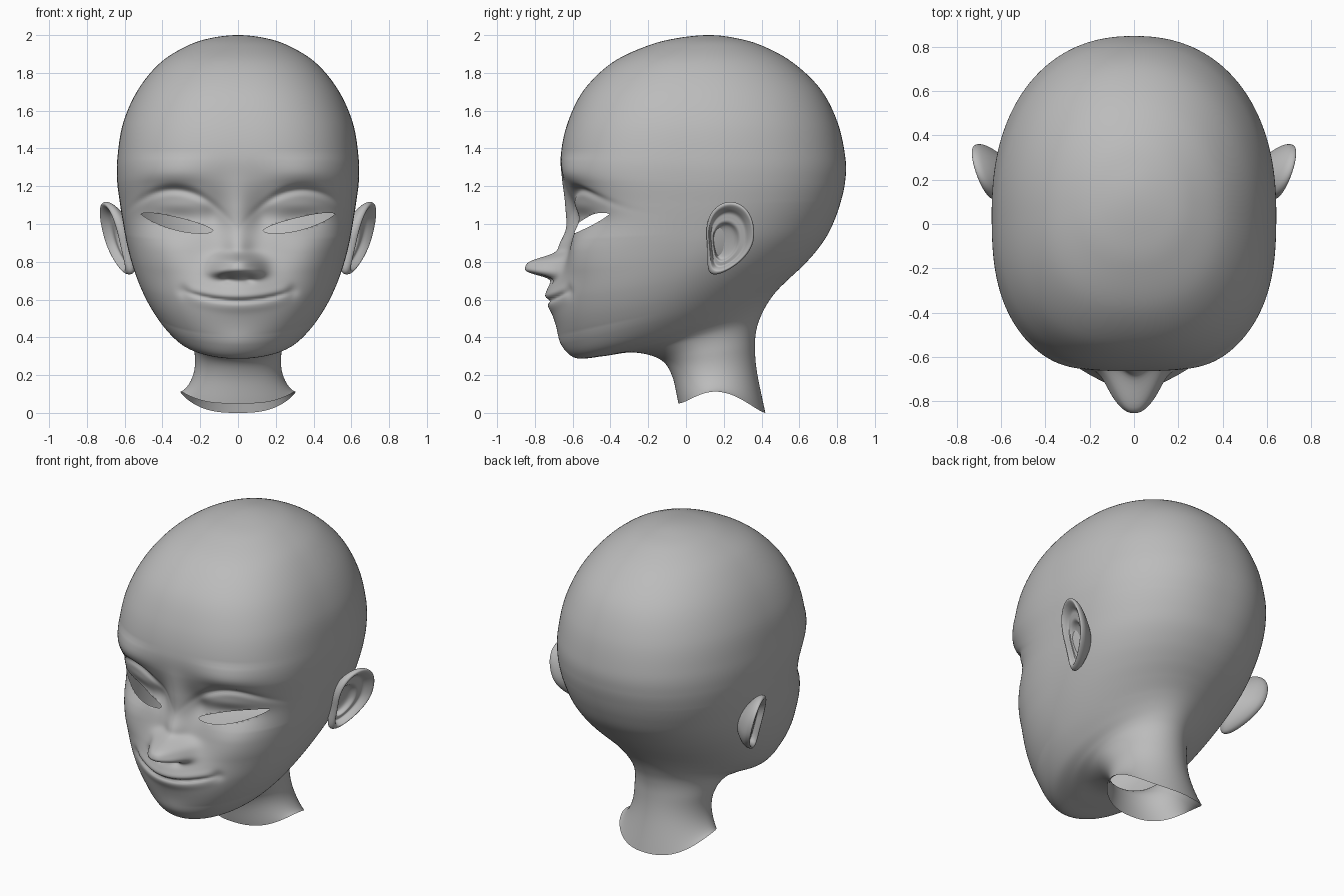
import bpy
from math import sin, cos, pi, exp

default = bpy.data.objects.get("Cube")
if default:
    bpy.data.objects.remove(default, do_unlink=True)

skin = bpy.data.materials.new("grey_skin")
skin.use_nodes = True
grey = (0.5, 0.5, 0.5, 1)
skin.diffuse_color = grey
for node in skin.node_tree.nodes:
    if node.type == "BSDF_PRINCIPLED":
        node.inputs["Base Color"].default_value = grey
        node.inputs["Roughness"].default_value = 0.6


def make_object(name, verts, faces):
    mesh = bpy.data.meshes.new(name)
    mesh.from_pydata(verts, [], faces)
    mesh.materials.append(skin)
    mesh.shade_smooth()
    mesh.update()
    obj = bpy.data.objects.new(name, mesh)
    bpy.context.scene.collection.objects.link(obj)
    return obj


def catmull(a, b, c, d, t):
    return [0.5 * (2 * q + (r - p) * t + (2 * p - 5 * q + 4 * r - s) * t * t
                   + (3 * q - p - 3 * r + s) * t ** 3)
            for p, q, r, s in zip(a, b, c, d)]


def spline(keys, first, last, steps):
    """Smooth samples through the keys; steps gives samples per span."""
    keys = [first] + keys + [last]
    out = []
    for i in range(len(keys) - 3):
        n = steps(i)
        out += [(i + k / n, catmull(*keys[i:i + 4], k / n)) for k in range(n)]
    return out + [(len(keys) - 3, keys[-2])]


# Section keys from crown to neck rim: front y, front z, back y, back z, half width
KEYS = [
    (.12, 2, .12, 2, 0),
    (-.04, 1.985, .26, 1.985, .14),
    (-.2, 1.945, .4, 1.945, .265),
    (-.39, 1.855, .565, 1.855, .41),
    (-.54, 1.71, .715, 1.71, .53),
    (-.625, 1.54, .805, 1.53, .608),
    (-.662, 1.37, .845, 1.34, .638),
    (-.65, 1.24, .842, 1.22, .64),
    (-.615, 1.1, .82, 1.12, .625),
    (-.605, .98, .79, 1.03, .608),
    (-.62, .86, .745, .935, .588),
    (-.655, .74, .68, .845, .56),
    (-.69, .6, .61, .77, .52),
    (-.685, .47, .54, .705, .47),
    (-.65, .36, .48, .645, .41),
    (-.58, .29, .435, .585, .34),
    (-.44, .3, .4, .52, .28),
    (-.28, .32, .375, .45, .245),
    (-.14, .285, .365, .36, .23),
    (-.075, .2, .375, .22, .235),
    (-.04, .05, .42, 0, .305),
]

# Soft face forms: x, z, depth (negative is forward), spread x, spread up, spread down
FORMS = [
    (.33, 1.07, .07, .17, .1, .09),       # eye socket
    (.36, 1.27, -.022, .18, .08, .05),    # brow
    (.32, 1.09, -.045, .15, .055, .06),   # upper lid
    (.13, 1.04, .025, .06, .09, .09),     # inner eye corner
    (0, 1.05, -.03, .07, .15, .15),       # nose bridge
    (0, .87, -.05, .07, .08, .07),        # nose slope
    (.1, .745, -.025, .045, .04, .03),    # nose wing
    (.055, .71, .02, .028, .02, .02),     # nostril
    (0, .65, -.055, .19, .1, .12),        # muzzle
    (.29, .645, .012, .03, .03, .03),     # mouth corner
    (.4, .85, -.04, .17, .11, .15),       # cheek
    (0, .36, -.01, .12, .06, .06),        # chin
]


def bell(d, s):
    return exp(-(d / s) ** 2)


def face_depth(x, z):
    total = 0
    for cx, cz, amount, sx, up, down in FORMS:
        v = bell(z - cz, up if z > cz else down)
        if v > .001:
            across = bell(x - cx, sx) + (bell(x + cx, sx) if cx else 0)
            total += amount * v * across
    ax = abs(x)
    # Blunt nose tip
    dz = z - .772
    total -= .185 * exp(-(ax / .115) ** 2.5
                        - abs(dz / (.06 if dz > 0 else .05)) ** 3)
    # Lid crease arch
    crease = 1.182 - 1.8 * (ax - .34) ** 2
    total += .026 * bell(z - crease, .022) * bell(ax - .33, .17)
    # Smile line with a lip on each side
    smile = .593 + .63 * x * x
    span = max(0, 1 - (x / .29) ** 4)
    total += span * (.018 * bell(z - smile, .011)
                     - .007 * bell(z - smile - .028, .02)
                     - .005 * bell(z - smile + .035, .025))
    return total


def eye_band(x):
    """Middle height and half height of the eye slit at x, or None outside it."""
    e = (abs(x) - .13) / .38
    if not 0 < e < 1:
        return None
    return .963 + .09 * e - .008 * sin(pi * e), .034 * (4 * e * (1 - e)) ** .65


# Head and neck: one open shell lofted through tilted sections
def build_head():
    cols = 224
    tip, near = KEYS[0], KEYS[1]
    first = (near[2], near[3], near[0], near[1], -near[4])
    last = [2 * a - b for a, b in zip(KEYS[-1], KEYS[-2])]
    rows = spline(KEYS, first, last, lambda i: 14 if 7 <= i <= 13 else 7)[1:]
    verts, hole = [(0, tip[0], tip[1])], set()
    for t, (fy, fz, by, bz, w) in rows:
        mid = fy + (by - fy) * .47
        front_n = 2 + .75 * min(1, t / 7) * min(1, max(0, (13.5 - t) / 4))
        back_n = 2 + .25 * min(1, t / 6) * min(1, max(0, (14 - t) / 6))
        arch = .085 * max(0, t - 19) ** 2
        for k in range(cols):
            a = 2 * pi * k / cols - pi
            a -= .5 * sin(a)              # closer columns on the face
            s, c = sin(a), cos(a)
            n = front_n if c > 0 else back_n
            r = (abs(s) ** n + abs(c) ** n) ** (-1 / n)
            x = w * r * s
            y = mid + r * c * ((fy - mid) if c > 0 else (mid - by))
            z = fz + (bz - fz) * (y - fy) / (by - fy) + arch * abs(s) ** 3
            if c > 0 and 6 < t < 15.5:
                band = eye_band(x)
                if band:
                    m, h = band
                    for edge in (m + h, m - h):
                        if abs(z - edge) < .0048:
                            z = edge
                    if abs(z - m) < h - .0005:
                        hole.add(len(verts))
                y += face_depth(x, z) * min(1, 2 * c)
            verts.append((x, y, z))
    faces = []
    for k in range(cols):
        j = (k + 1) % cols
        faces.append((0, 1 + k, 1 + j))
        for i in range(len(rows) - 1):
            p, q = 1 + i * cols, 1 + (i + 1) * cols
            keep = [v for v in (p + k, q + k, q + j, p + j) if v not in hole]
            if len(keep) > 2:
                faces.append(keep)
    return make_object("head", verts, faces)


# Ear: egg-shaped rings from the back, over the rolled rim, into the hollow
EAR = [(.25, -.1), (.5, -.078), (.8, -.042), (.96, -.012), (1, .01), (.97, .026),
       (.9, .028), (.82, .012), (.74, -.01), (.64, -.012), (.54, -.014),
       (.44, -.04), (.2, -.05), (.02, -.05)]


def build_ear(name, side):
    cols = 64
    last = len(EAR) - 1
    rows = spline(EAR, EAR[0], EAR[last], lambda i: 4)
    verts, faces = [], []
    for t, (scale, h) in rows:
        shift = max(0, .9 - scale) if t > 6 else 0
        for k in range(cols):
            a = 2 * pi * k / cols
            v = .192 * sin(a) * scale
            u = .125 * cos(a) * (1 + .15 * sin(a)) * scale - .06 * shift
            if v < 0:
                u -= 2.2 * v * v
            v -= .05 * shift
            x = .64 + .33 * u + .25 * v + h
            verts.append((side * x, .234 + u, .925 + v))
    for i in range(len(rows) - 1):
        for k in range(cols):
            j = (k + 1) % cols
            p, q = i * cols, (i + 1) * cols
            quad = (p + k, p + j, q + j, q + k)
            faces.append(quad if side > 0 else quad[::-1])
    cap = list(range(len(verts) - cols, len(verts)))
    faces.append(cap if side > 0 else cap[::-1])
    return make_object(name, verts, faces)


build_head()
build_ear("left_ear", 1)
build_ear("right_ear", -1)
